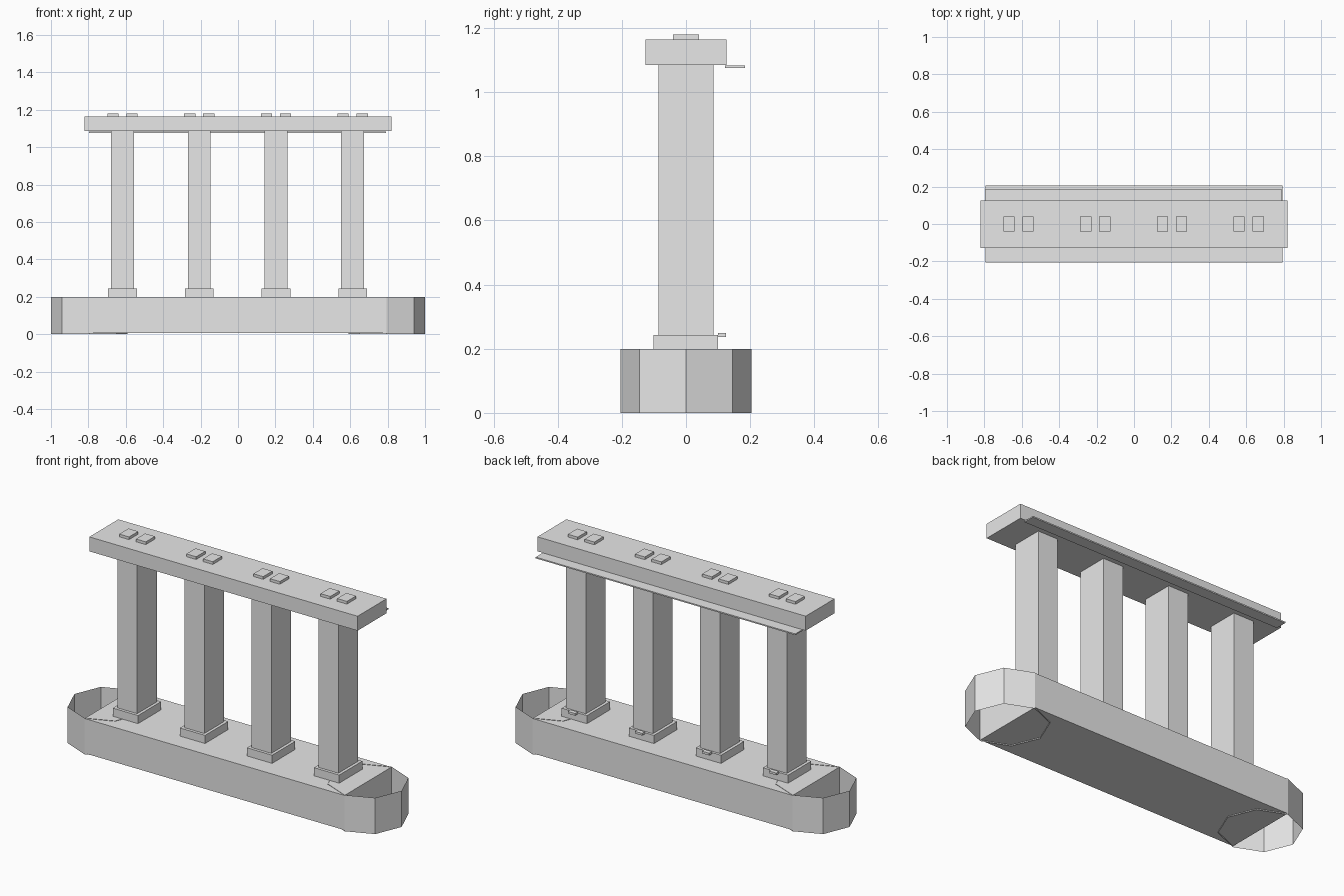
import bpy, bmesh, math
from mathutils import Matrix, Vector

if "Cube" in bpy.data.objects:
    bpy.data.objects.remove(bpy.data.objects["Cube"])

grey = bpy.data.materials.new("plain grey")
grey.diffuse_color = (0.8, 0.8, 0.8, 1)
grey.use_nodes = True
grey.node_tree.nodes["Principled BSDF"].inputs["Base Color"].default_value = grey.diffuse_color


def finish(name, bm):
    mesh = bpy.data.meshes.new(name)
    bm.to_mesh(mesh)
    bm.free()
    mesh.materials.append(grey)
    obj = bpy.data.objects.new(name, mesh)
    bpy.context.collection.objects.link(obj)
    return obj


def box(name, x, y, z):
    """Box from (min, max) ranges."""
    size = Vector((x[1] - x[0], y[1] - y[0], z[1] - z[0]))
    mid = Vector((sum(x) / 2, sum(y) / 2, sum(z) / 2))
    bm = bmesh.new()
    bmesh.ops.create_cube(bm, size=1, matrix=Matrix.Translation(mid) @ Matrix.Diagonal(size).to_4x4())
    return finish(name, bm)


def open_tube(name, cx, radius, height, sides=8):
    """Thin eight-sided wall without caps."""
    bm = bmesh.new()
    rings = []
    for z in (0, height):
        rings.append([bm.verts.new((cx + radius * math.cos(i * math.tau / sides),
                                    radius * math.sin(i * math.tau / sides), z))
                      for i in range(sides)])
    low, high = rings
    for i in range(sides):
        j = (i + 1) % sides
        bm.faces.new((low[i], low[j], high[j], high[i]))
    return finish(name, bm)


# Base block with open rounded walls at both ends
box("base", (-0.795, 0.795), (-0.205, 0.205), (0.006, 0.198))
for side, label in ((-1, "left"), (1, "right")):
    open_tube("base_end_wall_" + label, side * 0.795, 0.205, 0.2)

# Four pillars, each with plinth, back clip and two studs on the beam
for n in range(4):
    cx = -0.617 + n * 0.41
    box(f"plinth_{n}", (cx - 0.077, cx + 0.077), (-0.102, 0.1), (0.198, 0.243))
    box(f"pillar_{n}", (cx - 0.061, cx + 0.061), (-0.086, 0.086), (0.243, 1.085))
    box(f"clip_{n}", (cx - 0.022, cx + 0.022), (0.1, 0.125), (0.237, 0.249))
    for s in (-1, 1):
        sx = cx + s * 0.051
        box(f"stud_{n}", (sx - 0.03, sx + 0.03), (-0.04, 0.04), (1.165, 1.18))

# Top beam and thin ledge along its back
box("beam", (-0.82, 0.82), (-0.127, 0.126), (1.085, 1.165))
box("back_ledge", (-0.797, 0.79), (0.121, 0.184), (1.076, 1.083))
